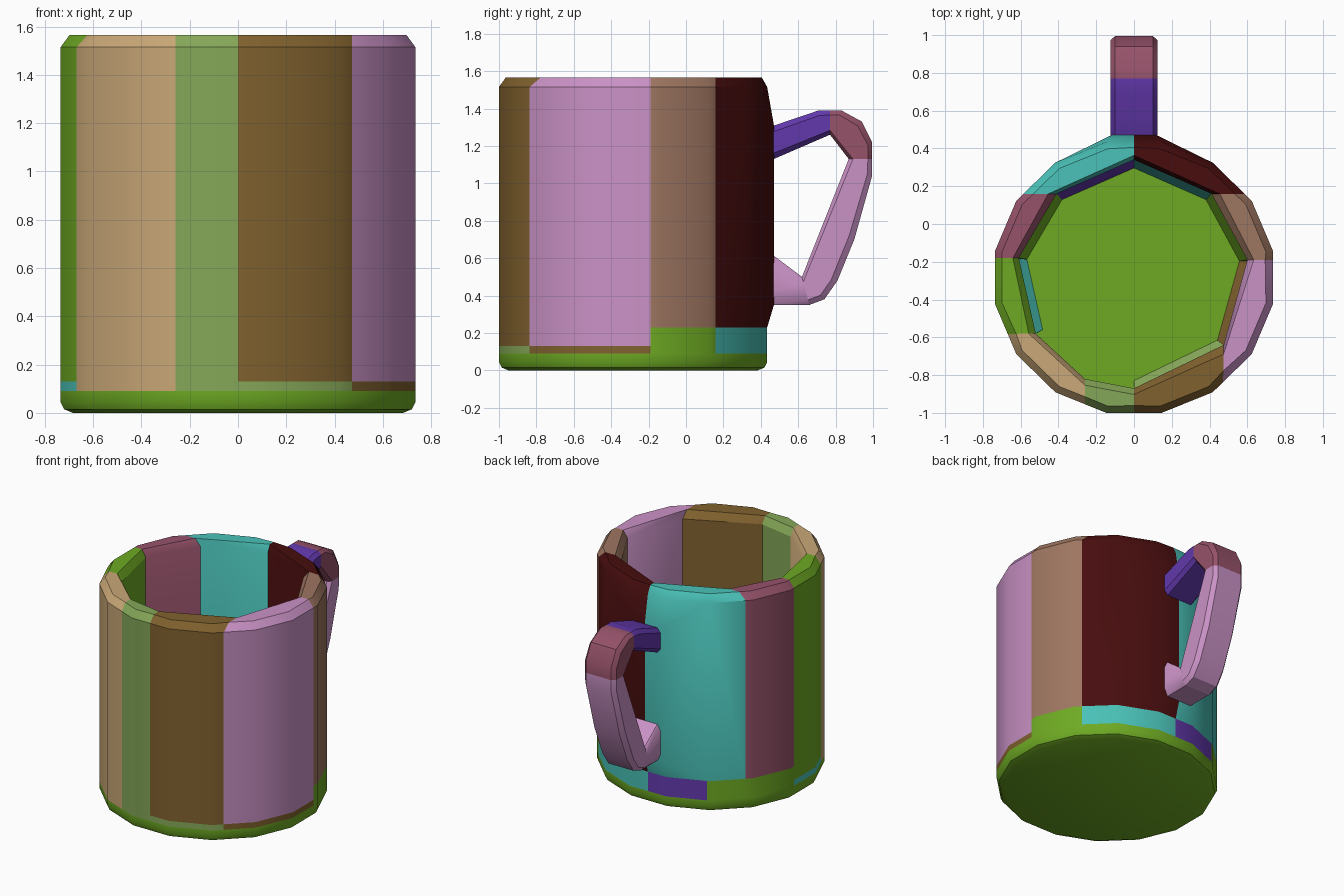
import bpy, bmesh, math
from mathutils import Vector

cube = bpy.data.objects.get("Cube")
if cube:
    bpy.data.objects.remove(cube, do_unlink=True)


def linear(c):
    c /= 255
    return c / 12.92 if c <= 0.04 else ((c + 0.055) / 1.055) ** 2.4


def material(name, *rgb):
    col = [linear(c) for c in rgb] + [1]
    m = bpy.data.materials.new(name)
    m.use_nodes = True
    m.diffuse_color = col
    m.node_tree.nodes["Principled BSDF"].inputs["Base Color"].default_value = col
    return m


green = material("leaf_green", 110, 170, 35)
teal = material("teal", 74, 194, 184)
maroon = material("dark_maroon", 72, 13, 14)
clay = material("clay_brown", 158, 118, 97)
pink = material("lilac_pink", 202, 146, 198)
brown = material("brown", 128, 97, 46)
sage = material("sage_green", 133, 167, 88)
tan = material("tan", 203, 169, 120)
mauve = material("mauve", 150, 82, 106)
purple = material("purple", 98, 56, 172)


def hull(name, points, mat):
    """Convex block around a set of points."""
    bm = bmesh.new()
    for p in points:
        bm.verts.new(p)
    bmesh.ops.remove_doubles(bm, verts=bm.verts, dist=0.0005)
    bmesh.ops.convex_hull(bm, input=bm.verts)
    loose = [v for v in bm.verts if not v.link_faces]
    bmesh.ops.delete(bm, geom=loose, context='VERTS')
    bmesh.ops.dissolve_limit(bm, angle_limit=0.01, verts=bm.verts, edges=bm.edges)
    bmesh.ops.recalc_face_normals(bm, faces=bm.faces)
    me = bpy.data.meshes.new(name)
    bm.to_mesh(me)
    bm.free()
    me.materials.append(mat)
    ob = bpy.data.objects.new(name, me)
    bpy.context.collection.objects.link(ob)
    bpy.ops.object.select_all(action='DESELECT')
    ob.select_set(True)
    bpy.context.view_layer.objects.active = ob
    bpy.ops.object.shade_smooth_by_angle(angle=math.radians(30))
    return ob


# Mug outline: a 16-sided ring, angles run clockwise from the back
CENTRE = Vector((0, -0.283))
STEP = math.tau / 16
TOP, SHOULDER = 1.565, 1.515


def rim_point(a, scale=1):
    r = scale / math.cos((a + STEP / 2) % STEP - STEP / 2)
    return CENTRE + Vector((0.735 * r * math.sin(a), 0.717 * r * math.cos(a)))


def angle_of(x, y):
    return math.atan2(x / 0.735, (y - CENTRE.y) / 0.717) % math.tau


def corners(a, b):
    """Ring corners strictly between two angles."""
    every = [(k + 0.5) * STEP for k in range(16)]
    return [c for c in every if a + 0.01 < c < b - 0.01]


def at(p, z):
    return (p.x, p.y, z)


def wall(name, mat, cut_a, cut_b, z0, extra=()):
    """Tall wall block with a straight inner face and a rounded rim."""
    (a, in_a), (b, in_b) = cut_a, cut_b
    pts = list(extra)
    for ang, inner in ((a, in_a), (b, in_b)):
        out = rim_point(ang)
        pts += [at(out, z0), at(out, SHOULDER), at(inner, z0), at(inner, SHOULDER)]
        pts += [at(out.lerp(inner, t), TOP) for t in (0.3, 0.75)]
    for ang in corners(a, b):
        pts += [at(rim_point(ang), z0), at(rim_point(ang), SHOULDER),
                at(rim_point(ang, 0.95), TOP)]
    hull(name, pts, mat)


def foot_strip(name, mat, cut_a, cut_b, z1, z0=0.09):
    """Low block under a wall, reaching a little into the mug."""
    (a, in_a), (b, in_b) = cut_a, cut_b
    flat = [rim_point(ang) for ang in [a, b] + corners(a, b)]
    pts = [at(p, z) for p in flat for z in (z0, z1)]
    for inner in (in_a, in_b):
        pts += [at(inner, z1), at(inner.lerp(CENTRE, 0.07), z0)]
    hull(name, pts, mat)


# Cuts between wall blocks: outer point, inner point
cuts = [(angle_of(*o), Vector(i)) for o, i in (
    ((0, 0.43), (0, 0.34)),
    ((0.59, 0.16), (0.41, 0.16)),
    ((0.735, -0.19), (0.6, -0.19)),
    ((0.475, -0.84), (0.475, -0.64)),
    ((0, -1), (0, -0.87)),
    ((-0.26, -0.96), (-0.26, -0.82)),
    ((-0.665, -0.58), (-0.52, -0.58)),
    ((-0.735, -0.18), (-0.61, -0.18)),
    ((-0.59, 0.16), (-0.41, 0.16)))]
cuts.append((math.tau, cuts[0][1]))

# Walls: name, colour, bottom height
walls = [("back_left_wall", maroon, 0.23), ("left_rear_wall", clay, 0.23),
         ("left_front_wall", pink, 0.13), ("front_left_wall", brown, 0.13),
         ("front_wall", sage, 0.09), ("front_right_wall", tan, 0.09),
         ("right_front_wall", green, 0.13), ("right_rear_wall", mauve, 0.23),
         ("back_right_wall", teal, 0.23)]
for i, (name, mat, z0) in enumerate(walls):
    # The two back walls swell slightly to meet the handle
    side = {0: 1, 8: -1}.get(i, 0)
    swell = [(x * side, 0.47, z) for x in (0, 0.12) for z in (0.35, 1.31)] if side else []
    wall(name, mat, cuts[i], cuts[i + 1], z0, swell)

# Strips between the walls and the base
foot_strip("back_left_strip", teal, cuts[0], cuts[1], 0.23)
foot_strip("left_rear_strip", green, cuts[1], cuts[2], 0.23)
foot_strip("left_front_strip", brown, cuts[2], cuts[3], 0.13)
foot_strip("front_left_strip", sage, cuts[3], cuts[4], 0.13)
foot_strip("right_front_strip", teal, cuts[6], cuts[7], 0.13)
foot_strip("right_rear_strip", green, cuts[7], cuts[8], 0.23)
middle = (angle_of(-0.4, 0.335), cuts[8][1])
foot_strip("back_right_strip", green, cuts[8], middle, 0.23)
foot_strip("back_strip", purple, middle, cuts[9], 0.23)

# Base disc with a rounded lower edge
hull("base", [at(rim_point((k + 0.5) * STEP, s), z) for k in range(16)
              for s, z in ((0.93, 0), (0.98, 0.015), (1, 0.045), (1, 0.09))], green)


# Handle: each section is a chain of inner/outer point pairs in the side plane
def handle_part(name, mat, rings):
    pts = []
    for inner, outer in rings:
        p, q = Vector(inner), Vector(outer)
        for t, w in ((0, 0.1), (0.18, 0.125), (0.82, 0.125), (1, 0.1)):
            c = p.lerp(q, t)
            pts += [(w, c.x, c.y), (-w, c.x, c.y)]
    hull(name, pts, mat)


upper = ((0.77, 1.26), (0.77, 1.39))
bend = ((0.87, 1.13), (0.995, 1.13))
lower = ((0.62, 0.5), (0.66, 0.35))
handle_part("handle_top", purple, [((0.4, 1.1), (0.4, 1.285)),
                                   ((0.7, 1.23), (0.71, 1.39)), upper])
handle_part("handle_bend", mauve, [upper, ((0.77, 1.26), (0.83, 1.39)),
                                   ((0.82, 1.2), (0.94, 1.33)),
                                   ((0.87, 1.13), (0.995, 1.22)), bend])
handle_part("handle_grip", pink, [bend, ((0.85, 1.08), (0.995, 1.04)),
                                  ((0.75, 0.82), (0.9, 0.7)),
                                  ((0.62, 0.5), (0.81, 0.48)),
                                  ((0.62, 0.5), (0.74, 0.38)), lower])
handle_part("handle_foot", pink, [lower, ((0.42, 0.65), (0.42, 0.35))])
